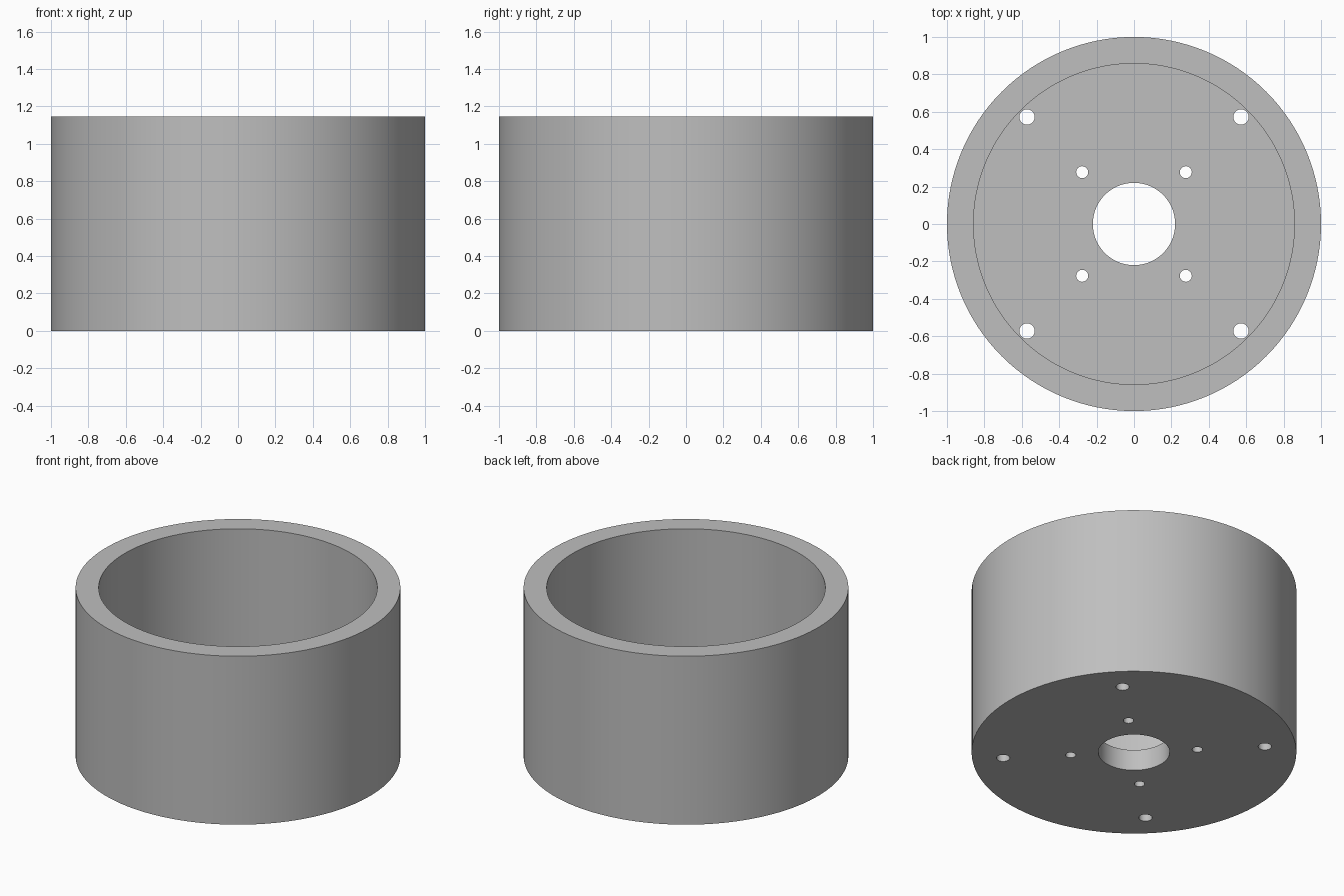
import bpy
import bmesh
import math
from mathutils import Matrix, Vector

HEIGHT, FLOOR = 1.145, 0.143
OUTER, INNER, BORE = 1.0, 0.858, 0.22
SEGMENTS = 128

cube = bpy.data.objects.get("Cube")
if cube:
    bpy.data.objects.remove(cube, do_unlink=True)


def make_object(name, bm):
    bmesh.ops.recalc_face_normals(bm, faces=bm.faces)
    mesh = bpy.data.meshes.new(name)
    bm.to_mesh(mesh)
    bm.free()
    obj = bpy.data.objects.new(name, mesh)
    bpy.context.scene.collection.objects.link(obj)
    return obj


# Plain grey material
grey = bpy.data.materials.new("plain grey")
grey.use_nodes = True
colour = (0.52, 0.52, 0.52, 1)
grey.diffuse_color = colour
grey.node_tree.nodes["Principled BSDF"].inputs["Base Color"].default_value = colour

# Cup body: lathed wall, floor and central bore
profile = [(BORE, 0), (OUTER, 0), (OUTER, HEIGHT),
           (INNER, HEIGHT), (INNER, FLOOR), (BORE, FLOOR)]
bm = bmesh.new()
verts = [bm.verts.new((r, 0, z)) for r, z in profile]
edges = [bm.edges.new((v, verts[i - 1])) for i, v in enumerate(verts)]
bmesh.ops.spin(bm, geom=verts + edges, cent=(0, 0, 0), axis=(0, 0, 1),
               angle=math.tau, steps=SEGMENTS, use_merge=True)
bmesh.ops.remove_doubles(bm, verts=bm.verts, dist=0.0001)
cup = make_object("cup_body", bm)
cup.data.materials.append(grey)

# Screw holes: an inner and an outer ring of four
bm = bmesh.new()
for offset, radius in ((0.277, 0.032), (0.572, 0.041)):
    for quarter in range(4):
        turn = Matrix.Rotation(quarter * math.pi / 2, 4, "Z")
        place = Matrix.Translation(Vector((offset, offset, FLOOR / 2)))
        bmesh.ops.create_cone(bm, cap_ends=True, segments=32,
                              radius1=radius, radius2=radius,
                              depth=FLOOR * 2, matrix=turn @ place)
cutter = make_object("screw_hole_cutter", bm)
cutter.data.materials.append(grey)
cutter.hide_render = True

# Cut the holes and keep only the finished body
cut = cup.modifiers.new("screw_holes", "BOOLEAN")
cut.operation = "DIFFERENCE"
cut.solver = "EXACT"
cut.object = cutter
bpy.ops.object.select_all(action="DESELECT")
cup.select_set(True)
bpy.context.view_layer.objects.active = cup
bpy.ops.object.modifier_apply(modifier=cut.name)
bpy.data.objects.remove(cutter, do_unlink=True)

# Smooth walls with crisp rims
bpy.ops.object.shade_smooth_by_angle(angle=math.radians(30))
